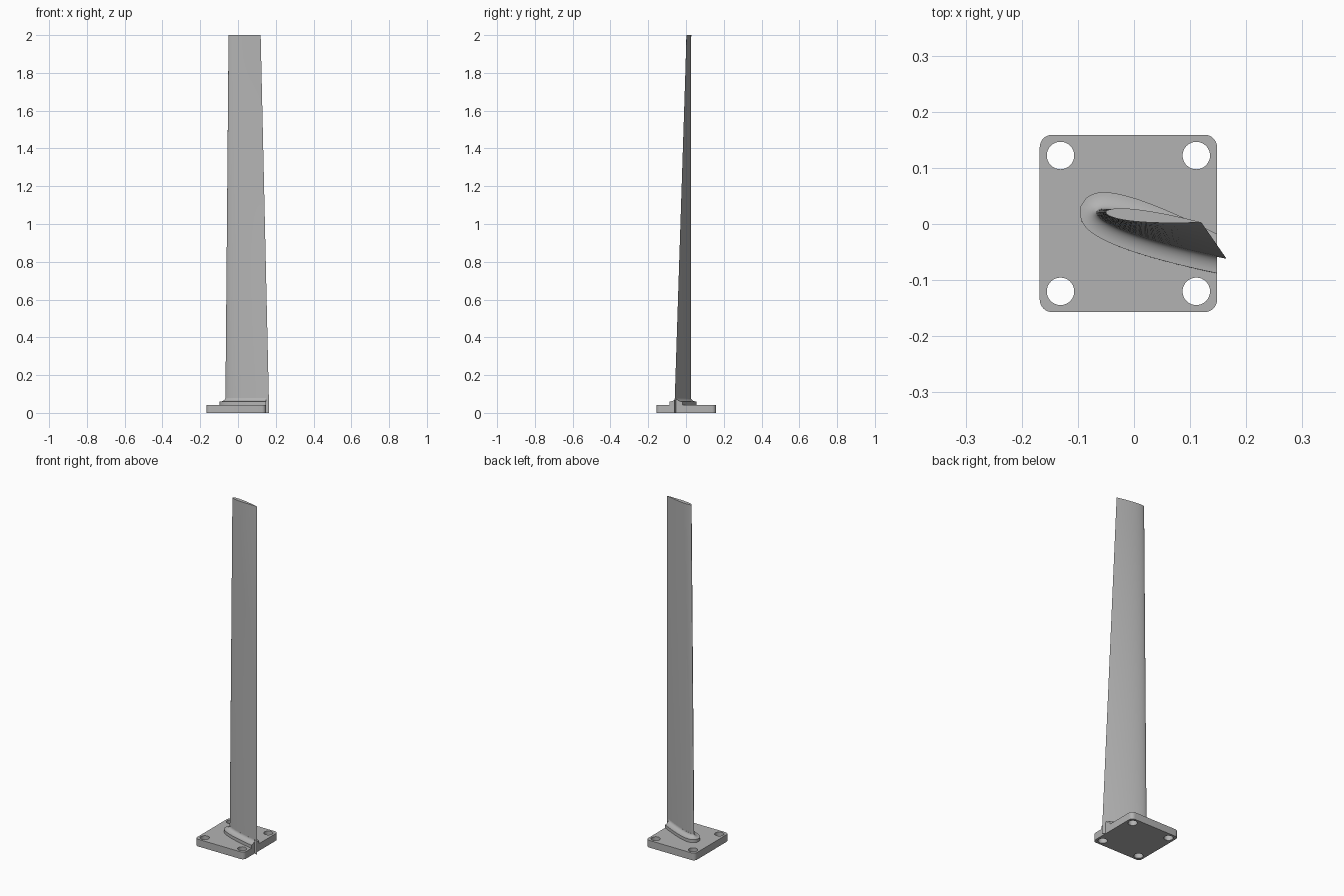
import bpy
import bmesh
import math
from mathutils import Vector

cube = bpy.data.objects.get("Cube")
if cube:
    bpy.data.objects.remove(cube)

grey = bpy.data.materials.new("light_grey")
grey.use_nodes = True
colour = (0.45, 0.45, 0.45, 1)
grey.diffuse_color = colour
grey.node_tree.nodes["Principled BSDF"].inputs["Base Color"].default_value = colour

HEIGHT = 2.0
PLATE_TOP = 0.042
PLATE_EDGE = 0.148
STEPS = 24


def finish(bm, name, angle=30):
    bmesh.ops.recalc_face_normals(bm, faces=bm.faces)
    mesh = bpy.data.meshes.new(name)
    bm.to_mesh(mesh)
    bm.free()
    mesh.materials.append(grey)
    obj = bpy.data.objects.new(name, mesh)
    bpy.context.collection.objects.link(obj)
    bpy.ops.object.select_all(action="DESELECT")
    obj.select_set(True)
    bpy.context.view_layer.objects.active = obj
    bpy.ops.object.shade_smooth_by_angle(angle=math.radians(angle))


def thickness(t):
    # Symmetric wing profile with a closed, sharp trailing edge
    return 0.63 * (0.2969 * math.sqrt(t) - 0.126 * t - 0.3516 * t**2
                   + 0.2843 * t**3 - 0.1036 * t**4)


def section(z, offset=0.0):
    """Wing outline at height z, tapered, twisted and grown by an offset."""
    f = z / HEIGHT
    lead = Vector((-0.067, 0.022)).lerp(Vector((-0.05, 0.021)), f)
    trail = Vector((0.165, -0.062)).lerp(Vector((0.12, 0.003)), f)
    along = trail - lead
    across = Vector((-along.y, along.x))
    params = [1 - i / STEPS for i in range(2 * STEPS + 1)]
    pts = []
    for s in params:
        t = 1 - math.cos(abs(s) * math.pi / 2)
        pts.append(lead + along * t + across * math.copysign(thickness(t), s))
    out = []
    for i, p in enumerate(pts):
        d = pts[min(i + 1, len(pts) - 1)] - pts[max(i - 1, 0)]
        q = p + Vector((d.y, -d.x)).normalized() * -offset * SIDE
        out.append((q.x, q.y, z))
    return out if offset else out[:-1]


# The outline runs counter-clockwise, so outward is to the right
SIDE = -1


def loft(bm, sections):
    rings = [[bm.verts.new(p) for p in s] for s in sections]
    for a, b in zip(rings, rings[1:]):
        for i in range(len(a)):
            j = (i + 1) % len(a)
            bm.faces.new((a[i], a[j], b[j], b[i]))
    bm.faces.new(rings[0])
    bm.faces.new(rings[-1])


# Tapered, twisted blade
bm = bmesh.new()
loft(bm, [section(HEIGHT * i / 16) for i in range(17)])
finish(bm, "blade")

# Filleted collar around the blade root, cut flush with the plate edge
bm = bmesh.new()
rings = [section(PLATE_TOP - 0.005, 0.03)]
for i in range(9):
    a = math.pi / 2 * i / 8
    rings.append(section(0.06 + 0.02 * (1 - math.cos(a)),
                         0.0302 - 0.03 * math.sin(a)))
loft(bm, rings)
cut = bmesh.ops.bisect_plane(bm, geom=bm.verts[:] + bm.edges[:] + bm.faces[:],
                             plane_co=(PLATE_EDGE, 0, 0), plane_no=(1, 0, 0),
                             clear_outer=True)
bmesh.ops.holes_fill(bm, edges=[e for e in bm.edges if e.is_boundary], sides=0)
finish(bm, "root_collar")


# Mounting plate with rounded corners and four bolt holes
def add_loop(bm, points):
    verts = [bm.verts.new((x, y, 0)) for x, y in points]
    return [bm.edges.new((v, verts[(i + 1) % len(verts)]))
            for i, v in enumerate(verts)]


def arc(cx, cy, r, start, sweep, n):
    return [(cx + r * math.cos(start + sweep * i / n),
             cy + r * math.sin(start + sweep * i / n)) for i in range(n + 1)]


bm = bmesh.new()
centre = Vector((-0.01, 0.001))
half, radius, bolt = 0.158, 0.022, 0.121
corners = [(1, 1), (-1, 1), (-1, -1), (1, -1)]
outline = []
for k, (sx, sy) in enumerate(corners):
    inner = half - radius
    outline += arc(centre.x + sx * inner, centre.y + sy * inner, radius,
                   k * math.pi / 2, math.pi / 2, 8)
edges = add_loop(bm, outline)
for sx, sy in corners:
    edges += add_loop(bm, arc(centre.x + sx * bolt, centre.y + sy * bolt,
                              0.0245, 0, 2 * math.pi, 32)[:-1])
bmesh.ops.triangle_fill(bm, edges=edges, use_beauty=True)
grown = bmesh.ops.extrude_face_region(bm, geom=bm.faces[:])
top = [v for v in grown["geom"] if isinstance(v, bmesh.types.BMVert)]
bmesh.ops.translate(bm, verts=top, vec=(0, 0, PLATE_TOP))
finish(bm, "mounting_plate")
